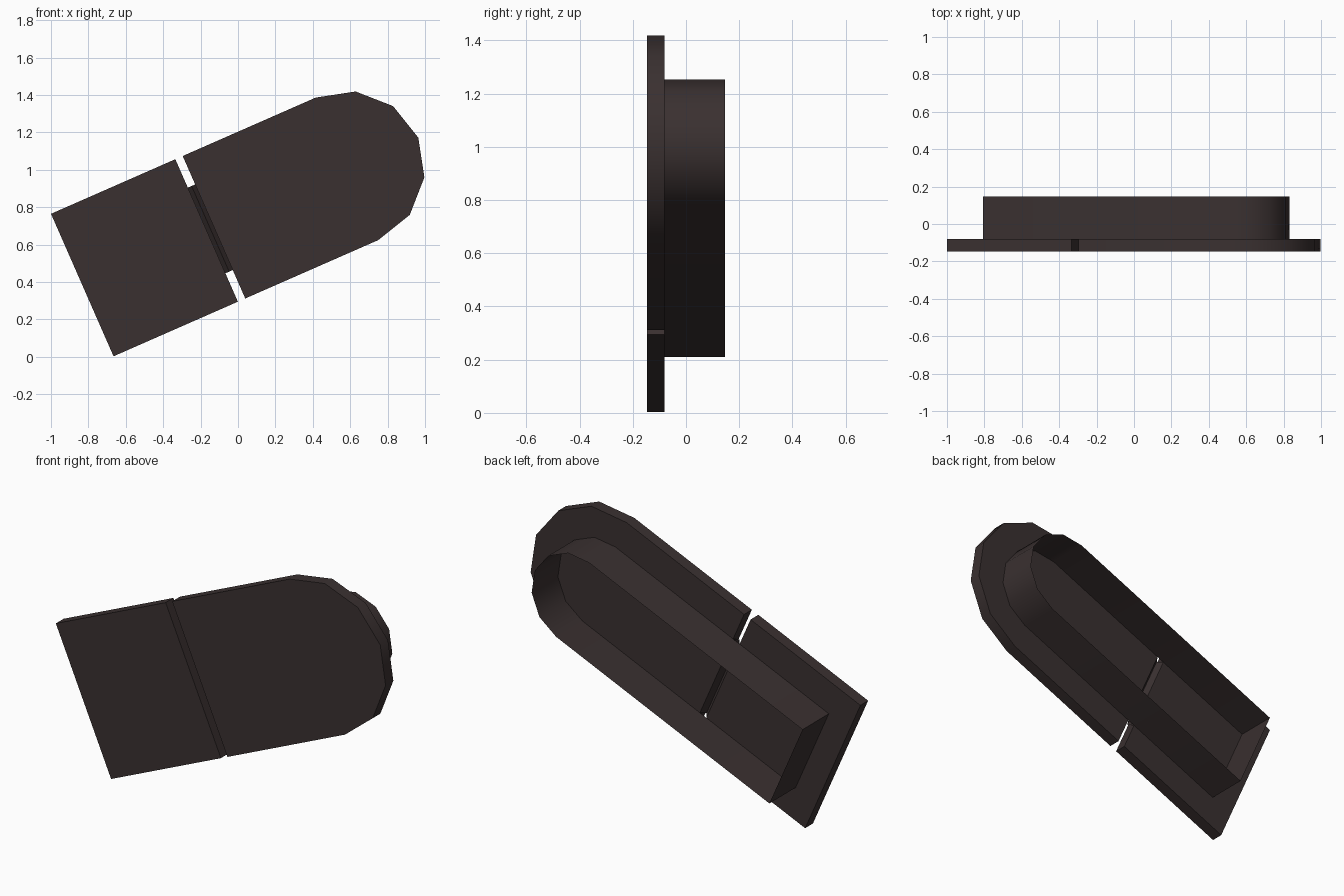
import bpy, bmesh, math

if "Cube" in bpy.data.objects:
    bpy.data.objects.remove(bpy.data.objects["Cube"])

TILT = math.radians(23.7)      # lean of the long axis in the front view
CX, CZ = 0.583, 1.005          # centre of the rounded end
FRONT, BACK, RIM = -0.147, -0.08, 0.147

dark = bpy.data.materials.new("dark brown plastic")
dark.diffuse_color = (0.042, 0.030, 0.030, 1)
dark.use_nodes = True
dark.node_tree.nodes["Principled BSDF"].inputs["Base Color"].default_value = dark.diffuse_color


def place(u, v, y):
    """Point at u along the axis and v across it, at depth y."""
    c, s = math.cos(TILT), math.sin(TILT)
    return (CX + u * c - v * s, y, CZ + u * s + v * c)


def outline(start, r):
    """Straight sides from start, closed by a six-sided half circle."""
    arc = [(r * math.cos(math.radians(a)), r * math.sin(math.radians(a)))
           for a in range(-90, 91, 30)]
    return [(start, -r)] + arc + [(start, r)]


def extrude(name, pts, y0, y1, caps=True):
    bm = bmesh.new()
    lo = [bm.verts.new(place(u, v, y0)) for u, v in pts]
    hi = [bm.verts.new(place(u, v, y1)) for u, v in pts]
    n = len(pts)
    for i in range(n):
        j = (i + 1) % n
        bm.faces.new((lo[i], lo[j], hi[j], hi[i]))
    if caps:
        bm.faces.new(lo)
        bm.faces.new(hi[::-1])
    bmesh.ops.recalc_face_normals(bm, faces=bm.faces)
    return finish(name, bm)


def finish(name, bm):
    me = bpy.data.meshes.new(name)
    bm.to_mesh(me)
    bm.free()
    me.materials.append(dark)
    ob = bpy.data.objects.new(name, me)
    bpy.context.collection.objects.link(ob)
    bpy.ops.object.select_all(action='DESELECT')
    ob.select_set(True)
    bpy.context.view_layer.objects.active = ob
    bpy.ops.object.shade_smooth_by_angle(angle=math.radians(35))
    return ob


# Two front plates with a gap between them
extrude("square_plate", [(-1.546, -0.416), (-0.82, -0.416),
                         (-0.82, 0.416), (-1.546, 0.416)], FRONT, BACK)
extrude("rounded_plate", outline(-0.777, 0.416), FRONT, BACK)

# Thin open wall standing on the back of the plates
extrude("back_wall", outline(-1.41, 0.25), BACK, RIM, caps=False)

# Creased hinge strip bridging the gap
bm = bmesh.new()
rows = [[bm.verts.new(place(u, v, y)) for v in (-0.25, 0.25)]
        for u, y in ((-0.82, BACK), (-0.798, -0.11), (-0.777, BACK))]
for a, b in zip(rows, rows[1:]):
    bm.faces.new((a[0], b[0], b[1], a[1]))
finish("hinge_strip", bm)
